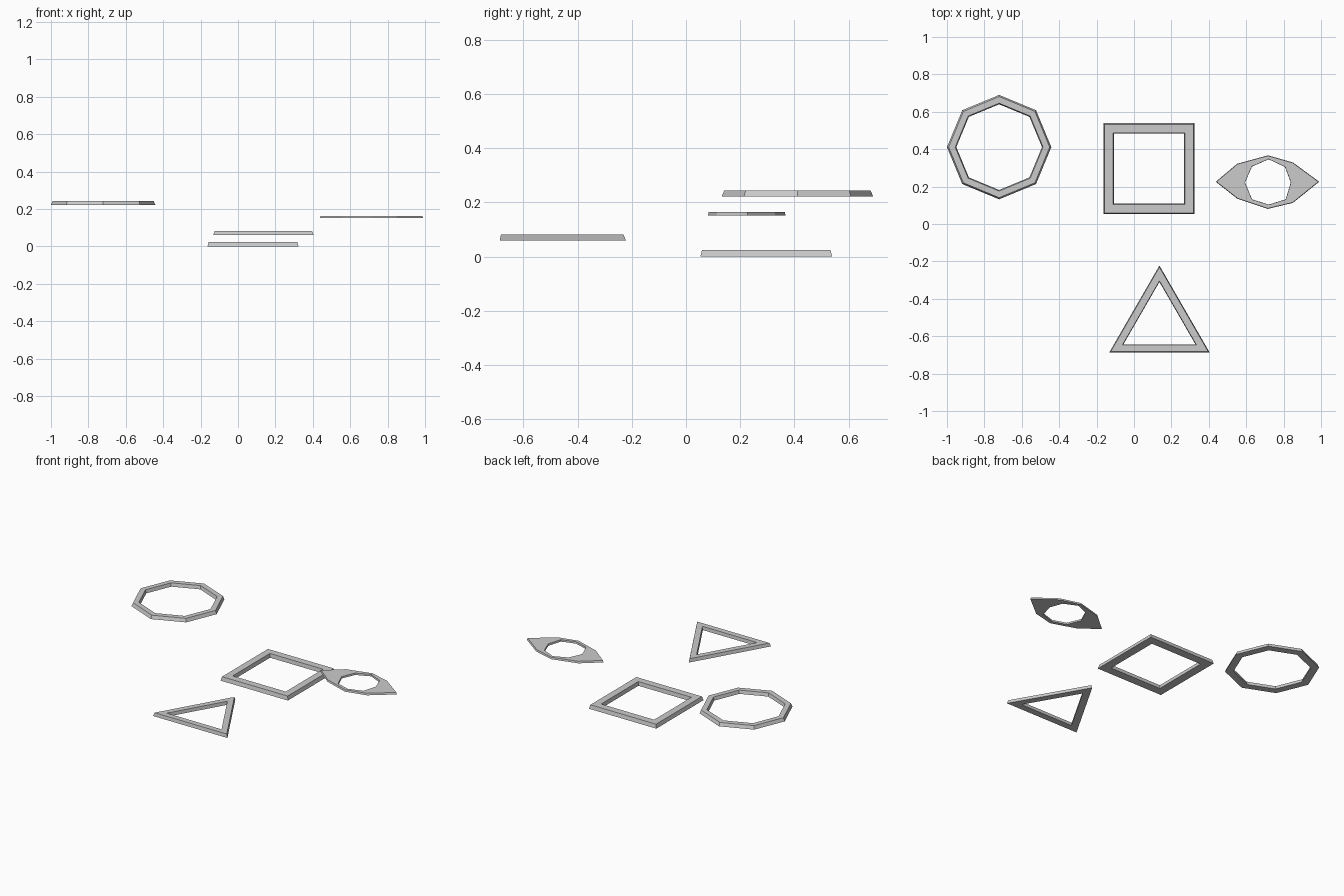
import bpy, bmesh
from math import sin, cos, pi

if "Cube" in bpy.data.objects:
    bpy.data.objects.remove(bpy.data.objects["Cube"])


def polygon(n, radius, centre, start=pi / 2):
    return [(centre[0] + radius * cos(start + 2 * pi * i / n),
             centre[1] + radius * sin(start + 2 * pi * i / n)) for i in range(n)]


def scaled(points, k):
    cx = sum(p[0] for p in points) / len(points)
    cy = sum(p[1] for p in points) / len(points)
    return [(cx + (x - cx) * k, cy + (y - cy) * k) for x, y in points]


def ring(name, outer, inner, z0, z1, k_out, k_in):
    """Flat closed frame whose side walls taper towards the top."""
    bm = bmesh.new()
    loops = [(outer, z0), (scaled(outer, k_out), z1),
             (scaled(inner, k_in), z1), (inner, z0)]
    rows = [[bm.verts.new((x, y, z)) for x, y in pts] for pts, z in loops]
    n = len(outer)
    for r in range(4):
        a, b = rows[r], rows[(r + 1) % 4]
        for i in range(n):
            j = (i + 1) % n
            bm.faces.new((a[i], a[j], b[j], b[i]))
    bmesh.ops.recalc_face_normals(bm, faces=bm.faces)
    mesh = bpy.data.meshes.new(name)
    bm.to_mesh(mesh)
    bm.free()
    obj = bpy.data.objects.new(name, mesh)
    bpy.context.collection.objects.link(obj)
    return obj


# Regular frames: name, sides, start angle, centre, outer and inner radius, z range
frames = [
    ("square_frame", 4, pi / 4, (0.08, 0.296), 0.344, 0.265, 0.0, 0.025),
    ("triangle_frame", 3, pi / 2, (0.136, -0.532), 0.310, 0.222, 0.06, 0.082),
    ("octagon_frame", 8, pi / 2, (-0.721, 0.411), 0.279, 0.229, 0.222, 0.244),
]
for name, n, start, c, r_out, r_in, z0, z1 in frames:
    ring(name, polygon(n, r_out, c, start), polygon(n, r_in, c, start),
         z0, z1, 1 - 0.009 / r_out, 1 + 0.006 / r_in)

# Pointed oval frame with an eight-sided hole
oval = [(0.99, 0.226), (0.85, 0.329), (0.716, 0.367), (0.551, 0.322),
        (0.437, 0.226), (0.551, 0.136), (0.716, 0.081), (0.85, 0.113)]
hole = [(0.838, 0.222), (0.807, 0.305), (0.72, 0.346), (0.631, 0.307),
        (0.594, 0.222), (0.631, 0.132), (0.72, 0.104), (0.811, 0.132)]
ring("pointed_oval_frame", oval, hole, 0.152, 0.164, 0.982, 1.01)
